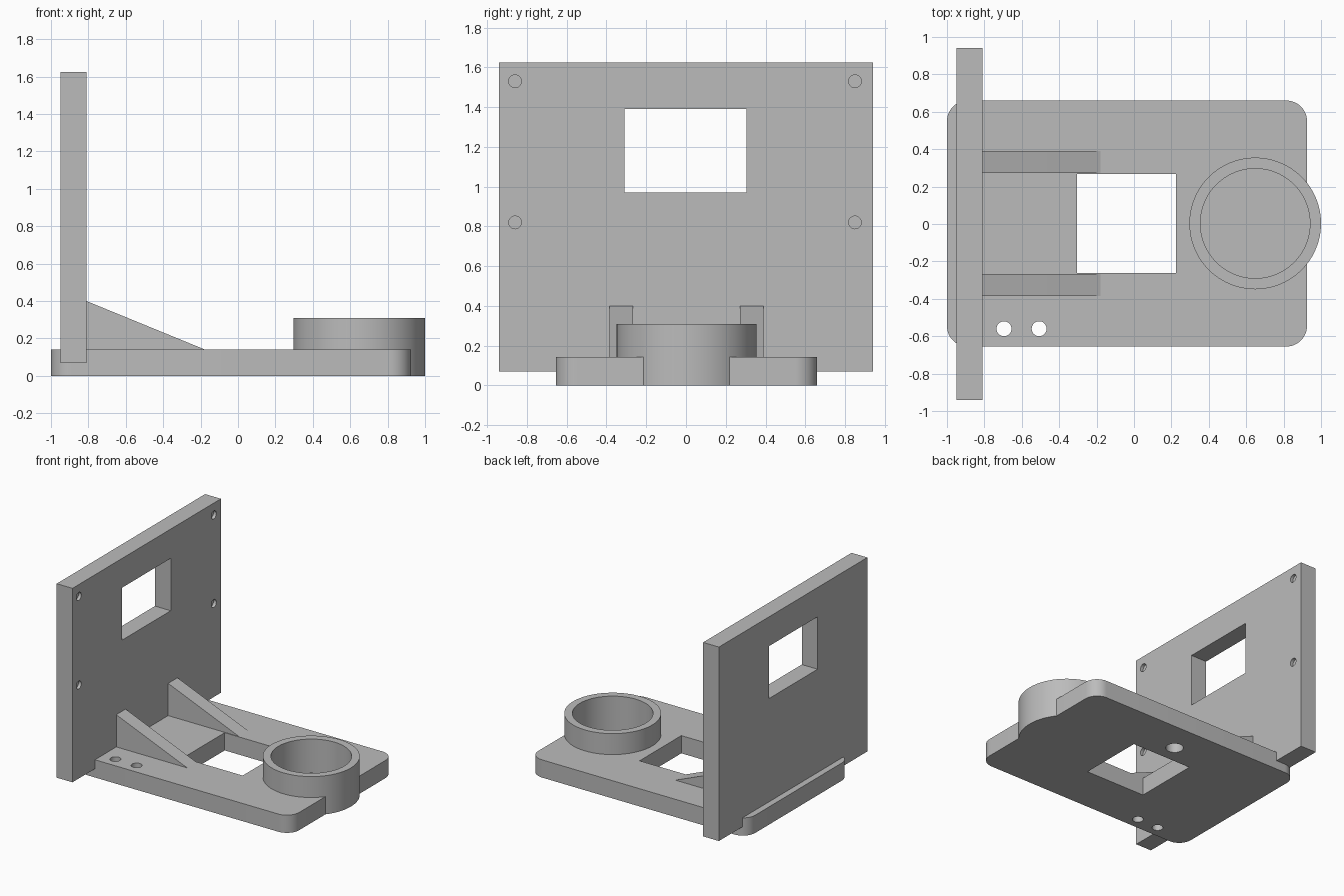
import bpy, bmesh, math
from mathutils import Matrix, Vector

scene = bpy.context.scene
if "Cube" in scene.objects:
    bpy.data.objects.remove(scene.objects["Cube"], do_unlink=True)

gray = bpy.data.materials.new("plain gray")
gray.use_nodes = True
COLOR = (0.5, 0.5, 0.5, 1)
gray.diffuse_color = COLOR
gray.node_tree.nodes["Principled BSDF"].inputs["Base Color"].default_value = COLOR


def finish(name, bm):
    bmesh.ops.recalc_face_normals(bm, faces=bm.faces)
    mesh = bpy.data.meshes.new(name)
    bm.to_mesh(mesh)
    bm.free()
    mesh.materials.append(gray)
    obj = bpy.data.objects.new(name, mesh)
    scene.collection.objects.link(obj)
    return obj


def box(name, low, high, corner=0):
    """Box between two corners, with optional rounded vertical edges."""
    low, high = Vector(low), Vector(high)
    bm = bmesh.new()
    bmesh.ops.create_cube(bm, size=1, matrix=Matrix.Translation((low + high) / 2)
                          @ Matrix.Diagonal((*(high - low), 1)))
    if corner:
        upright = [e for e in bm.edges
                   if abs(e.verts[0].co.z - e.verts[1].co.z) > 0.01]
        bmesh.ops.bevel(bm, geom=upright, offset=corner, segments=12,
                        profile=0.5, affect='EDGES')
    return finish(name, bm)


def cylinder(name, radius, start, end, sides=32):
    """Cylinder running from one point to another."""
    start, end = Vector(start), Vector(end)
    axis = end - start
    turn = axis.to_track_quat('Z', 'Y').to_matrix().to_4x4()
    bm = bmesh.new()
    bmesh.ops.create_cone(bm, cap_ends=True, segments=sides, radius1=radius,
                          radius2=radius, depth=axis.length,
                          matrix=Matrix.Translation((start + end) / 2) @ turn)
    return finish(name, bm)


def prism(name, profile, y0, y1):
    """Extrude an x-z profile along y."""
    bm = bmesh.new()
    face = bm.faces.new([bm.verts.new((x, y0, z)) for x, z in profile])
    made = bmesh.ops.extrude_face_region(bm, geom=[face])["geom"]
    bmesh.ops.translate(bm, vec=(0, y1 - y0, 0),
                        verts=[v for v in made if isinstance(v, bmesh.types.BMVert)])
    return finish(name, bm)


def combine(target, tool, operation):
    """Apply a boolean and discard the tool."""
    mod = target.modifiers.new(operation, 'BOOLEAN')
    mod.operation, mod.object, mod.solver = operation, tool, 'EXACT'
    graph = bpy.context.evaluated_depsgraph_get()
    mesh = bpy.data.meshes.new_from_object(target.evaluated_get(graph))
    target.modifiers.clear()
    target.data = mesh
    bpy.data.objects.remove(tool, do_unlink=True)


# Base plate with the round cup merged into its end
base = box("base_with_cup", (-1, -0.655, 0), (0.925, 0.66, 0.142), corner=0.11)
CUP = (0.648, 0.003)
combine(base, cylinder("cup", 0.352, (*CUP, 0), (*CUP, 0.31), 96), 'UNION')
combine(base, cylinder("bore", 0.293, (*CUP, 0.04), (*CUP, 0.5), 96), 'DIFFERENCE')

# Square opening, two through holes and a blind hole underneath
combine(base, box("opening", (-0.305, -0.262, -0.1), (0.225, 0.267, 0.3)), 'DIFFERENCE')
for x in (-0.695, -0.507):
    combine(base, cylinder("hole", 0.04, (x, -0.56, -0.1), (x, -0.56, 0.3)), 'DIFFERENCE')
combine(base, cylinder("pocket", 0.065, (-0.04, 0.415, -0.1), (-0.04, 0.415, 0.1)), 'DIFFERENCE')

# Upright wall with a window and four shallow screw recesses
wall = box("upright_wall", (-0.95, -0.94, 0.07), (-0.81, 0.94, 1.625))
combine(wall, box("window", (-1.1, -0.31, 0.97), (-0.6, 0.305, 1.39)), 'DIFFERENCE')
for y in (-0.86, 0.85):
    for z in (0.82, 1.53):
        combine(wall, cylinder("recess", 0.032, (-0.835, y, z), (-0.7, y, z)), 'DIFFERENCE')

# Triangular ribs bracing the wall
RIB = [(-0.83, 0.1), (-0.82, 0.404), (-0.81, 0.4), (-0.18, 0.142), (-0.18, 0.1)]
ribs = [prism("left_rib", RIB, 0.272, 0.39),
        prism("right_rib", RIB, -0.385, -0.267)]

# Smooth the round surfaces and keep the edges sharp
bpy.ops.object.select_all(action='DESELECT')
for obj in (base, wall, *ribs):
    obj.select_set(True)
bpy.context.view_layer.objects.active = base
bpy.ops.object.shade_smooth_by_angle(angle=math.radians(30))
